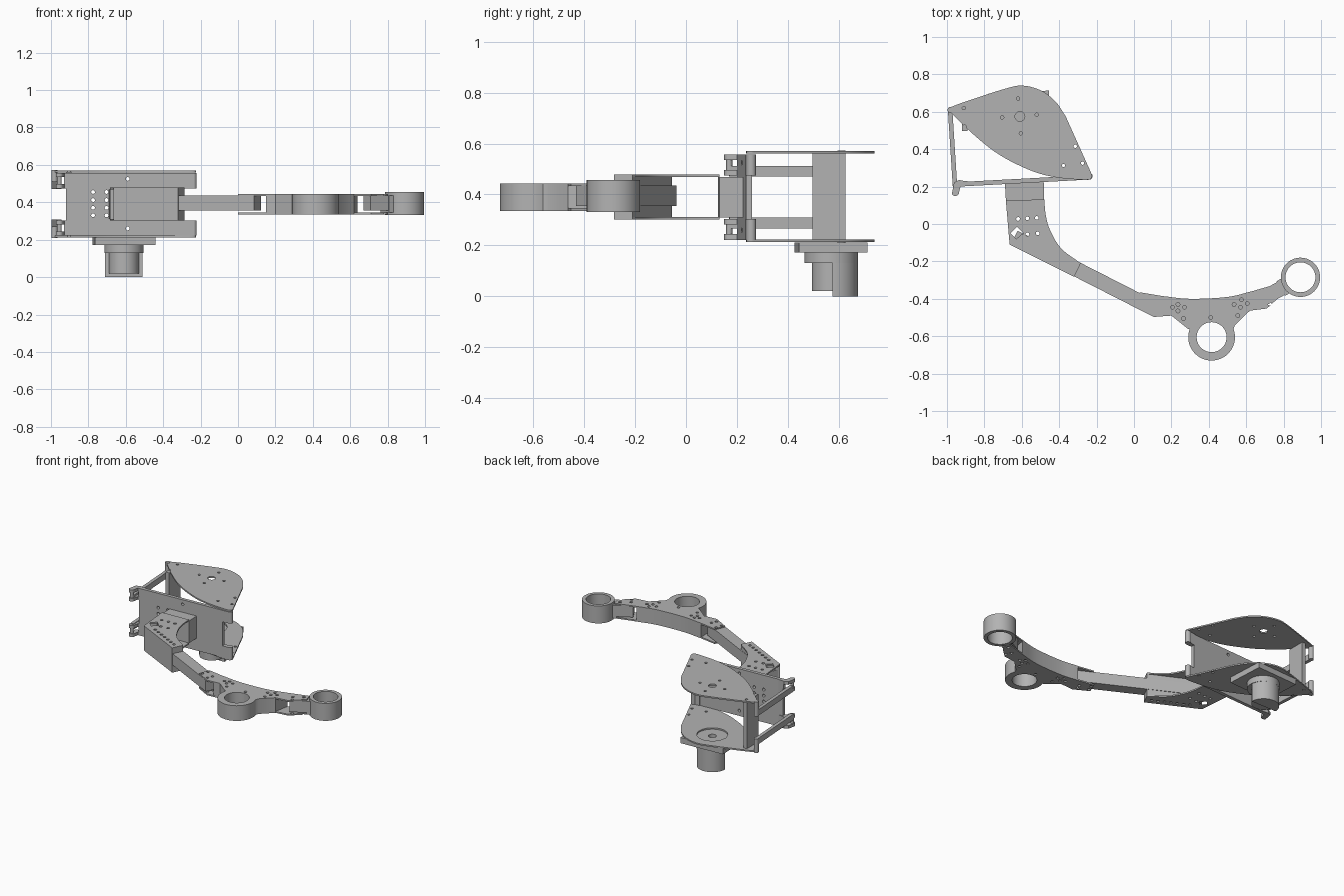
import bpy, bmesh, math
from mathutils import Vector, Matrix

if "Cube" in bpy.data.objects:
    bpy.data.objects.remove(bpy.data.objects["Cube"], do_unlink=True)

metal = bpy.data.materials.new("grey_metal")
metal.use_nodes = True
GREY = (0.45, 0.45, 0.45, 1)
metal.diffuse_color = GREY
metal.node_tree.nodes["Principled BSDF"].inputs["Base Color"].default_value = GREY


def finish(name, bm):
    bmesh.ops.recalc_face_normals(bm, faces=bm.faces)
    mesh = bpy.data.meshes.new(name)
    bm.to_mesh(mesh)
    bm.free()
    mesh.materials.append(metal)
    obj = bpy.data.objects.new(name, mesh)
    bpy.context.collection.objects.link(obj)
    return obj


def prism(name, outline, z0, z1):
    """Extrude a plan outline from z0 up to z1."""
    bm = bmesh.new()
    face = bm.faces.new([bm.verts.new((x, y, z0)) for x, y in outline])
    top = bmesh.ops.extrude_face_region(bm, geom=[face])["geom"]
    moved = [v for v in top if isinstance(v, bmesh.types.BMVert)]
    bmesh.ops.translate(bm, vec=(0, 0, z1 - z0), verts=moved)
    return finish(name, bm)


def bar(name, a, b, width, z0, z1):
    """Straight bar in plan between two points."""
    a, b = Vector(a), Vector(b)
    d = (b - a).normalized()
    n = Vector((-d.y, d.x)) * width / 2
    return prism(name, [a - n, b - n, b + n, a + n], z0, z1)


def circle(c, r, start=0, end=360, steps=48):
    full = end - start == 360
    count = steps if full else steps + 1
    return [(c[0] + r * math.cos(math.radians(start + (end - start) * i / steps)),
             c[1] + r * math.sin(math.radians(start + (end - start) * i / steps)))
            for i in range(count)]


def spline(points, steps=6):
    """Smooth curve through the given points."""
    p = [Vector(q) for q in points]
    p = [2 * p[0] - p[1]] + p + [2 * p[-1] - p[-2]]
    out = []
    for i in range(1, len(p) - 2):
        a, b, c, d = p[i - 1:i + 3]
        for k in range(steps):
            t = k / steps
            out.append((2 * b + (c - a) * t + (2 * a - 5 * b + 4 * c - d) * t * t
                        + (3 * b - a - 3 * c + d) * t ** 3) / 2)
    return out + [p[-2]]


def drill(obj, centres, r, axis="Z", sides=16):
    """Cut round holes right through a part."""
    bm = bmesh.new()
    turn = Matrix.Rotation(math.pi / 2, 4, "X") if axis == "Y" else Matrix()
    for c in centres:
        place = (c[0], 0.22, c[1]) if axis == "Y" else (c[0], c[1], 0.4)
        bmesh.ops.create_cone(bm, cap_ends=True, segments=sides, radius1=r, radius2=r,
                              depth=1, matrix=Matrix.Translation(place) @ turn)
    cutter = finish("hole_cutter", bm)
    cutter.hide_render = True
    mod = obj.modifiers.new("holes", "BOOLEAN")
    mod.object, mod.operation, mod.solver = cutter, "DIFFERENCE", "EXACT"
    deps = bpy.context.evaluated_depsgraph_get()
    cut = bpy.data.meshes.new_from_object(obj.evaluated_get(deps))
    obj.modifiers.clear()
    obj.data = cut
    bpy.data.objects.remove(cutter, do_unlink=True)


def ring(name, c, outer, inner, z0, z1):
    obj = prism(name, circle(c, outer), z0, z1)
    drill(obj, [c], inner, sides=48)


# Shoulder: two matching swing plates
HUB = (-0.61, 0.575)
swing = spline([(-0.98, 0.625), (-0.9, 0.655), (-0.7, 0.72), (-0.6, 0.74), (-0.5, 0.715),
                (-0.42, 0.655), (-0.365, 0.575)])
swing += spline([(-0.23, 0.275), (-0.225, 0.255), (-0.24, 0.238), (-0.3, 0.238), (-0.42, 0.25),
                 (-0.55, 0.285), (-0.72, 0.37), (-0.86, 0.48), (-0.98, 0.597), (-0.993, 0.61)])
plate_holes = [(-0.62, 0.67), (-0.705, 0.57), (-0.52, 0.585), (-0.605, 0.485), (-0.91, 0.62),
               (-0.905, 0.52), (-0.377, 0.313), (-0.314, 0.416), (-0.275, 0.325)]
for name, z, hub_r in (("upper_swing_plate", 0.56, 0.026), ("lower_swing_plate", 0.213, 0.1)):
    plate = prism(name, swing, z, z + 0.01)
    drill(plate, plate_holes, 0.009)
    drill(plate, [HUB], hub_r, sides=40)
bar("plate_spacer_post", (-0.905, 0.497), (-0.905, 0.627), 0.028, 0.222, 0.561)

# Motor beneath the lower plate
c, s = math.cos(math.radians(3)), math.sin(math.radians(3))
mount = bar("motor_mount", (HUB[0] - 0.162 * c, 0.57 - 0.162 * s),
            (HUB[0] + 0.162 * c, 0.57 + 0.162 * s), 0.27, 0.172, 0.212)
drill(mount, [HUB], 0.026, sides=32)
prism("motor_collar", circle((HUB[0], 0.57), 0.105), 0.13, 0.173)
prism("motor_body", circle(HUB, 0.08), 0.02, 0.131)
prism("motor_half_shell", circle(HUB, 0.1, 0, 180, 28), 0, 0.131)

# Hinged vertical panel with its drilled holes
P0, P1 = Vector((-0.92, 0.213)), Vector((-0.287, 0.247))
panel = bar("hinge_panel", P0, P1, 0.024, 0.222, 0.557)
drill(panel, [(x, z) for x in (-0.775, -0.703) for z in (0.33, 0.37, 0.412, 0.455)]
      + [(-0.59, 0.525), (-0.59, 0.26)], 0.01, "Y")

# Lugs, links and pins, once at the top and once at the bottom
lug_shape = [(-0.89, 0.203), (-0.89, 0.227), (-0.935, 0.235), (-0.962, 0.222), (-0.972, 0.17)]
lug_shape += circle((-0.955, 0.17), 0.02, 200, 360, 12) + [(-0.928, 0.2)]
for level, z0, z1, l0, l1, p0, p1 in (("upper", 0.475, 0.557, 0.47, 0.512, 0.47, 0.573),
                                      ("lower", 0.222, 0.304, 0.267, 0.309, 0.21, 0.309)):
    prism(level + "_left_fork_lower_cheek", lug_shape, z0, z0 + 0.022)
    prism(level + "_left_fork_upper_cheek", lug_shape, z1 - 0.022, z1)
    bar(level + "_fork_root", (-0.93, 0.22), (-0.89, 0.217), 0.024, z0, z1)
    prism(level + "_link_pin", circle((-0.955, 0.17), 0.012, steps=16), z0, z1)
    bar(level + "_link", (-0.955, 0.17), (-0.983, 0.61), 0.024, l0, l1)
    prism(level + "_link_end", circle((-0.981, 0.61), 0.016, steps=20), p0, p1)
    bar(level + "_right_lug", (-0.29, 0.249), (-0.235, 0.252), 0.03, z0, z1)
    prism(level + "_hinge_barrel", circle((-0.24, 0.256), 0.019, steps=24), z0, z1)

# Elbow bracket: block on the panel, two flared plates and a filler
prism("bracket_block", [(-0.69, 0.218), (-0.685, 0.125), (-0.48, 0.132), (-0.483, 0.236)],
      0.31, 0.468)
flare = spline([(-0.48, 0.132), (-0.472, 0.05), (-0.45, -0.03), (-0.39, -0.13), (-0.285, -0.21)])
flare += [(-0.32, -0.283), (-0.665, -0.11), (-0.685, 0.125)]
holes = [(-0.62, 0.027), (-0.57, 0.03), (-0.52, 0.033), (-0.57, -0.055), (-0.515, -0.05)]
holes += [(-0.57 + 0.038 * i, -0.117 - 0.019 * i) for i in range(7)]
for name, z in (("bracket_top_plate", 0.468), ("bracket_bottom_plate", 0.302)):
    plate = prism(name, flare, z, z + 0.01)
    drill(plate, holes, 0.01)
    drill(plate, [(-0.625, -0.05)], 0.035, sides=4)
prism("bracket_filler", [(-0.665, -0.11), (-0.32, -0.283), (-0.285, -0.21), (-0.6, -0.055)],
      0.31, 0.47)

# Long arm bar
bar("long_arm", (-0.64, -0.072), (0.105, -0.452), 0.08, 0.355, 0.436)

# Middle joint: twin plates round a filler, with a bearing ring
JOINT, TIP = (0.415, -0.605), (0.89, -0.285)
left_edge = [(0.0, -0.44), (0.03, -0.365), (0.15, -0.385)]
back = spline([(0.15, -0.385), (0.3, -0.4), (0.5, -0.39), (0.64, -0.357)])
yoke = [(0.62, -0.463), (0.54, -0.54)] + circle(JOINT, 0.125, 20, -200, 40)
yoke += [(0.29, -0.562), (0.2, -0.49)]
outline = left_edge[:2] + back + [(0.785, -0.315), (0.8, -0.37), (0.71, -0.452)] + yoke
outline += [(0.105, -0.497)]
joint_holes = [(0.035, -0.39), (0.02, -0.43), (0.1, -0.43), (0.085, -0.465), (0.205, -0.445),
               (0.235, -0.43), (0.235, -0.465), (0.27, -0.445), (0.265, -0.505), (0.41, -0.5),
               (0.535, -0.43), (0.575, -0.405), (0.57, -0.445), (0.605, -0.425), (0.555, -0.49),
               (0.705, -0.39), (0.725, -0.425), (0.765, -0.35), (0.785, -0.385)]
for name, z in (("joint_top_plate", 0.434), ("joint_bottom_plate", 0.336)):
    plate = prism(name, outline, z, z + 0.01)
    drill(plate, joint_holes, 0.01)
    drill(plate, [JOINT], 0.08, sides=48)
core = prism("joint_filler", back + yoke + [(0.15, -0.492)], 0.345, 0.435)
drill(core, [JOINT], 0.08, sides=48)

# Short bar out to the end ring
bar("short_arm", (0.69, -0.398), (0.81, -0.331), 0.08, 0.355, 0.436)
bar("ring_clamp", (0.785, -0.345), (0.808, -0.332), 0.09, 0.345, 0.436)
ring("end_ring", TIP, 0.105, 0.08, 0.332, 0.456)

# Smooth the curved walls and keep the edges sharp
bpy.ops.object.select_all(action="DESELECT")
for obj in bpy.context.collection.objects:
    if obj.type == "MESH" and metal.name in obj.data.materials:
        obj.select_set(True)
        bpy.context.view_layer.objects.active = obj
bpy.ops.object.shade_smooth_by_angle(angle=math.radians(30))
